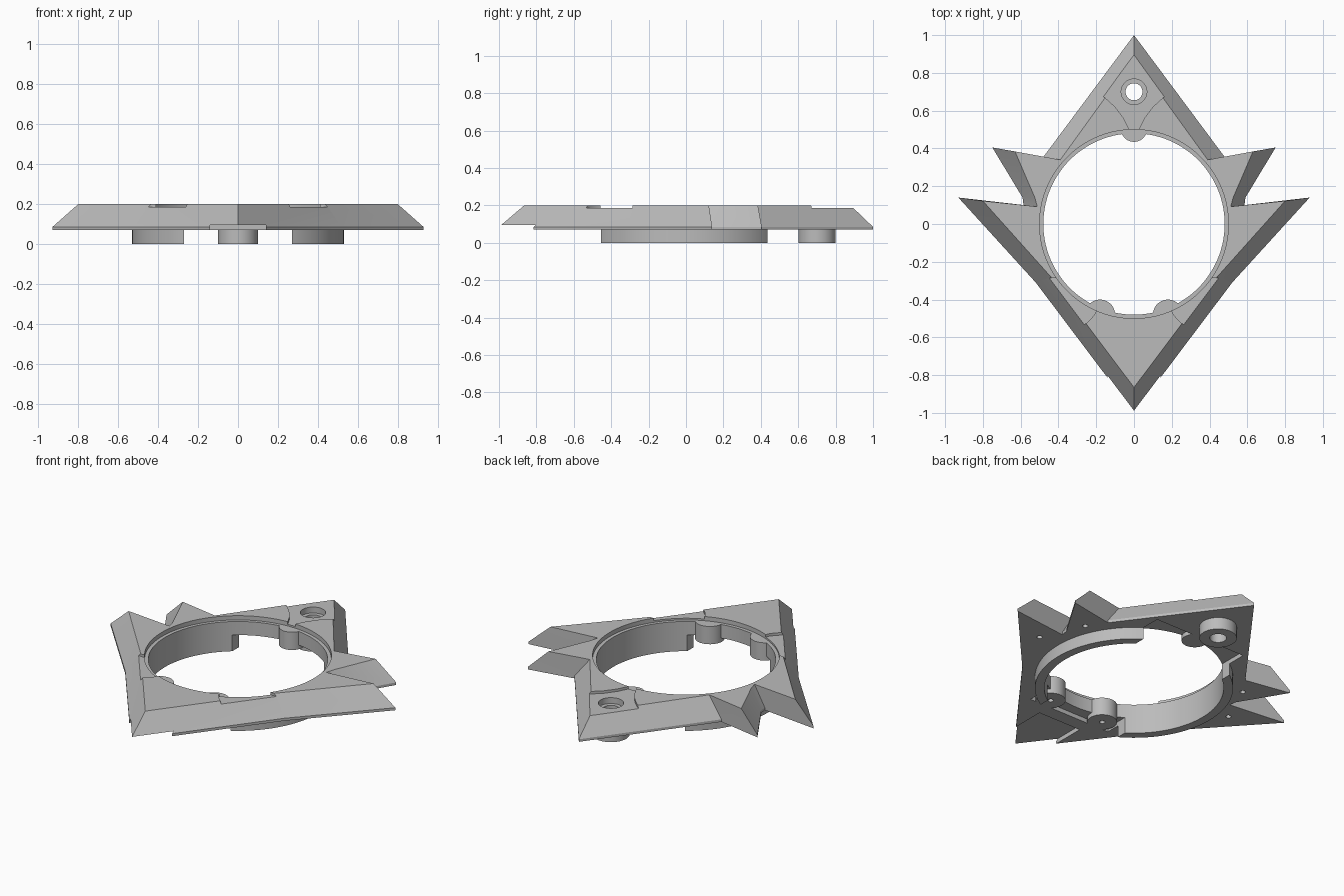
import bpy, bmesh, math

if "Cube" in bpy.data.objects:
    bpy.data.objects.remove(bpy.data.objects["Cube"], do_unlink=True)

grey = bpy.data.materials.new("plain_grey")
grey.use_nodes = True
grey.diffuse_color = (0.5, 0.5, 0.5, 1)
grey.node_tree.nodes["Principled BSDF"].inputs["Base Color"].default_value = (0.5, 0.5, 0.5, 1)


def loft(name, sections):
    """Solid through stacked outlines, given as (points, z)."""
    bm = bmesh.new()
    rings = [[bm.verts.new((x, y, z)) for x, y in pts] for pts, z in sections]
    n = len(rings[0])
    for low, high in zip(rings, rings[1:]):
        for i in range(n):
            j = (i + 1) % n
            bm.faces.new((low[i], low[j], high[j], high[i]))
    bm.faces.new(rings[0])
    bm.faces.new(rings[-1])
    bmesh.ops.recalc_face_normals(bm, faces=bm.faces)
    mesh = bpy.data.meshes.new(name)
    bm.to_mesh(mesh)
    bm.free()
    mesh.materials.append(grey)
    obj = bpy.data.objects.new(name, mesh)
    bpy.context.collection.objects.link(obj)
    return obj


def prism(name, pts, z0, z1):
    return loft(name, [(pts, z0), (pts, z1)])


def disc(name, x, y, r, z0, z1, n=32):
    angles = [2 * math.pi * (i + 0.5) / n for i in range(n)]
    return prism(name, [(x + r * math.cos(a), y + r * math.sin(a)) for a in angles], z0, z1)


def box(name, x, y0, y1, z0, z1):
    return prism(name, [(-x, y0), (x, y0), (x, y1), (-x, y1)], z0, z1)


def mirror(half):
    """Close a half outline across x = 0; end points on the axis are shared."""
    return half + [(-x, y) for x, y in reversed(half) if x > 0]


def combine(obj, tool, operation):
    mod = obj.modifiers.new("combine", "BOOLEAN")
    mod.object, mod.operation, mod.solver = tool, operation, "EXACT"
    tool.hide_render = True
    bpy.context.view_layer.objects.active = obj
    bpy.ops.object.modifier_apply(modifier=mod.name)
    bpy.data.objects.remove(tool, do_unlink=True)


# Spiked frame with bevelled outer edges
foot = mirror([(0, 1), (.48, .355), (.75, .405), (.59, .14),
               (.585, .10), (.93, .14), (.52, -.31), (0, -1)])
crown = mirror([(0, .88), (.39, .34), (.63, .384), (.525, .14),
                (.512, .092), (.80, .122), (.44, -.28), (0, -.865)])
frame = loft("spiked_frame", [(foot, .07), (foot, .085), (crown, .2)])

# Collar and hanging boss underneath
combine(frame, disc("collar", 0, 0, .53, 0, .1, 96), "UNION")
combine(frame, disc("hanging_boss", 0, .7, .1, 0, .1), "UNION")

# Collar gaps and tip relief underneath
combine(frame, box("front_gap", .27, -.54, -.3, -.1, .095), "DIFFERENCE")
combine(frame, box("back_gap", .3, .3, .55, -.1, .095), "DIFFERENCE")
combine(frame, box("tip_relief", .14, -1.1, -.62, -.1, .095), "DIFFERENCE")

# Main opening with a rim ledge
combine(frame, disc("bore", 0, 0, .48, -.1, .3, 96), "DIFFERENCE")
combine(frame, disc("rim_ledge", 0, 0, .5, .175, .3, 96), "DIFFERENCE")

# Shallow recesses in the top
pad = mirror([(0, 1.05), (.4, .75), (.155, .67), (.1, .62), (.055, .56), (.02, .49)])
combine(frame, prism("back_recess", pad, .185, .3), "DIFFERENCE")
for side in (1, -1):
    pts = [(.195, -.45), (.21, -.48), (.235, -.51), (.27, -.54), (.5, -.6), (.6, -.285), (.38, -.285)]
    tool = prism("side_recess", [(side * x, y) for x, y in pts], .185, .3)
    combine(frame, tool, "DIFFERENCE")

# Round lugs inside the opening
for x, y, r in ((.18, -.48, .08), (-.18, -.48, .08), (0, .505, .07)):
    combine(frame, disc("lug", x, y, r, .07, .175), "UNION")

# Mounting hole with countersink
combine(frame, disc("mount_hole", 0, .7, .045, -.1, .3), "DIFFERENCE")
combine(frame, disc("counterbore", 0, .7, .068, .15, .3), "DIFFERENCE")

# Pilot holes underneath
for side in (1, -1):
    for x, y in ((.66, 0), (.55, .25), (.18, -.48)):
        combine(frame, disc("pilot_hole", side * x, y, .015, -.1, .13, 16), "DIFFERENCE")

bpy.ops.object.select_all(action="DESELECT")
frame.select_set(True)
bpy.context.view_layer.objects.active = frame
bpy.ops.object.shade_smooth_by_angle(angle=math.radians(20))
